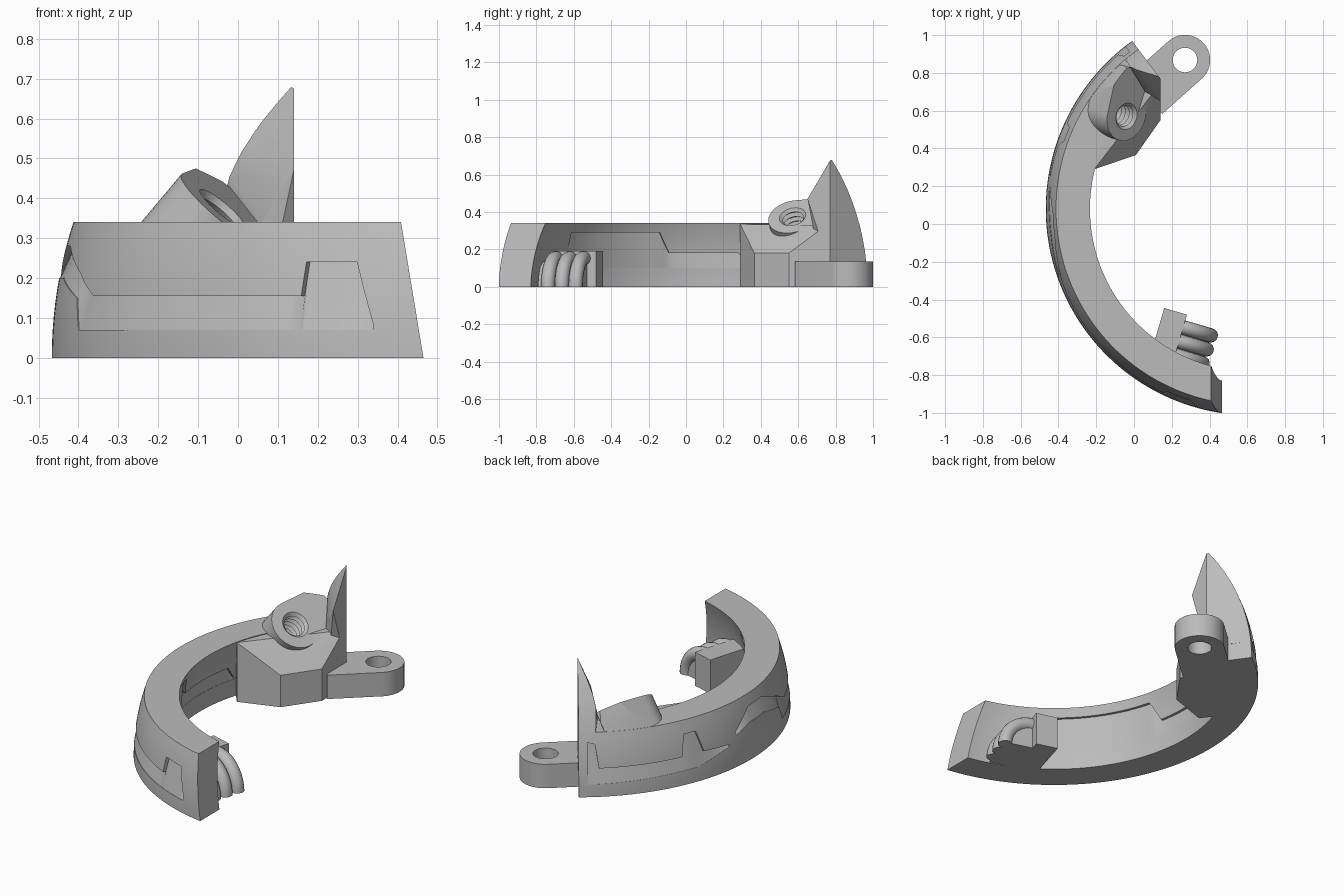
import bpy, bmesh
from math import sin, cos, pi, radians, sqrt, ceil
from mathutils import Vector

if "Cube" in bpy.data.objects:
    bpy.data.objects.remove(bpy.data.objects["Cube"])

grey = bpy.data.materials.new("plain grey")
grey.use_nodes = True
grey.diffuse_color = (0.5, 0.5, 0.5, 1)
grey.node_tree.nodes["Principled BSDF"].inputs["Base Color"].default_value = (0.5, 0.5, 0.5, 1)

CX, CY = 0.626, 0.08        # centre of the spherical shell
R_OUT, R_IN, TOP = 1.093, 0.924, 0.34


def make(name, bm):
    bmesh.ops.recalc_face_normals(bm, faces=bm.faces)
    mesh = bpy.data.meshes.new(name)
    bm.to_mesh(mesh)
    bm.free()
    ob = bpy.data.objects.new(name, mesh)
    bpy.context.collection.objects.link(ob)
    mesh.materials.append(grey)
    return ob


def hull(name, points):
    bm = bmesh.new()
    for p in points:
        bm.verts.new(p)
    res = bmesh.ops.convex_hull(bm, input=bm.verts)
    junk = [v for v in res["geom_interior"] + res["geom_unused"] if isinstance(v, bmesh.types.BMVert)]
    bmesh.ops.delete(bm, geom=list(set(junk)), context="VERTS")
    bmesh.ops.dissolve_limit(bm, angle_limit=0.002, verts=bm.verts, edges=bm.edges)
    return make(name, bm)


def loft(name, rings):
    """Skin a row of equal closed sections and cap both ends."""
    bm = bmesh.new()
    rows = [[bm.verts.new(p) for p in ring] for ring in rings]
    n = len(rows[0])
    for a, b in zip(rows, rows[1:]):
        for i in range(n):
            bm.faces.new((a[i], a[(i + 1) % n], b[(i + 1) % n], b[i]))
    bm.faces.new(rows[0])
    bm.faces.new(rows[-1])
    return make(name, bm)


def boolean(ob, tool, op):
    mod = ob.modifiers.new("cut", "BOOLEAN")
    mod.operation, mod.object, mod.solver = op, tool, "EXACT"
    bpy.context.view_layer.objects.active = ob
    bpy.ops.object.modifier_apply(modifier=mod.name)
    bpy.data.objects.remove(tool)


def around(angle, r, z):
    a = radians(angle)
    return (CX - r * cos(a), CY - r * sin(a), z)


def shell(radius, z):
    return sqrt(radius * radius - z * z)


def recess(stations, radius, depth):
    """Wedge cutter following the shell; stations are (angle, low, high)."""
    rings = []
    for k, (s, e) in enumerate(zip(stations, stations[1:])):
        steps = max(1, ceil(abs(e[0] - s[0]) / 2))
        for i in range(steps + (k == len(stations) - 2)):
            ang, lo, hi = (p + (q - p) * i / steps for p, q in zip(s, e))
            off = -0.05 if depth > 0 else 0.05
            rings.append([around(ang, shell(radius, lo) - depth * 0.1, lo),
                          around(ang, shell(radius, lo) - off, lo),
                          around(ang, shell(radius, hi) - off, hi),
                          around(ang, shell(radius, hi) - depth, hi)])
    return loft("recess_cutter", rings)


# Curved body: a slice of a spherical shell with a sloped front end
levels = [TOP * i / 10 for i in range(11)]
section = [(shell(R_OUT, z), z) for z in levels] + [(shell(R_IN, z), z) for z in reversed(levels)]
body = loft("curved_body", [[around(-54.5 + 1.5 * i, r, z) for r, z in section] for i in range(97)])
bm = bmesh.new()
bm.from_mesh(body.data)
cut = bmesh.ops.bisect_plane(bm, geom=bm.verts[:] + bm.edges[:] + bm.faces[:], clear_outer=True,
                             plane_co=(0.465, 0, 0), plane_no=(1, 0, 0.165))
bmesh.ops.contextual_create(bm, geom=[e for e in cut["geom_cut"] if isinstance(e, bmesh.types.BMEdge)])
bm.to_mesh(body.data)
bm.free()

# Mounting block on the inner back
base = [(-0.21, 0.29), (0.01, 0.365), (0.14, 0.55), (0.14, 0.77), (0.01, 0.87), (-0.314, 0.42)]
block = hull("mounting_block", [(x, y, 0) for x, y in base] + [
    (-0.21, 0.29, 0.335), (-0.29, 0.45, 0.335), (0.01, 0.365, 0.18),
    (0.14, 0.55, 0.18), (0.14, 0.745, 0.325), (0, 0.85, 0.335)])

# Tilted boss with a teardrop face
axis = Vector((0.63, -0.2, 0.75)).normalized()
centre = Vector((-0.04, 0.57, 0.375))
side = axis.cross(Vector((0, 0, 1))).normalized()
up = side.cross(axis)


def disc(c, r, n=48):
    return [c + r * (cos(2 * pi * i / n) * side + sin(2 * pi * i / n) * up) for i in range(n)]


def on_face(x, y):
    d = Vector((x, y, 0)) - centre
    return Vector((x, y, -(axis.x * d.x + axis.y * d.y) / axis.z + centre.z))


outline = disc(centre, 0.133) + [on_face(-0.02, 0.83), on_face(-0.09, 0.81), on_face(0.06, 0.70)]
boss = hull("tilted_boss", outline + [p - axis * 0.28 for p in outline])

# Upright fin
fin = hull("fin", [(0.14, 0.77, 0.675), (-0.1, 1.09, 0.81), (-0.1, 0.96, 0.56),
                   (0.06, 0.70, 0.34), (0.14, 0.65, 0.47), (0.14, 0.77, 0.1),
                   (-0.1, 1.09, 0.1), (-0.1, 0.96, 0.1), (0.06, 0.72, 0.1)])

# Trim boss and fin to the sphere, then join everything
boolean(boss, fin, "UNION")
bm = bmesh.new()
bmesh.ops.create_uvsphere(bm, u_segments=160, v_segments=80, radius=R_OUT - 0.001)
bmesh.ops.translate(bm, verts=bm.verts, vec=(CX, CY, 0))
boolean(boss, make("sphere_cutter", bm), "INTERSECT")
boolean(block, boss, "UNION")
boolean(body, block, "UNION")

# Threaded hole in the boss
rings = [disc(centre + axis * 0.05, 0.072, 32)]
for i in range(17):
    rings.append(disc(centre - axis * 0.016 * i, 0.072 if i % 2 == 0 else 0.056, 32))
boolean(body, loft("thread_cutter", rings), "DIFFERENCE")

# Shallow stepped panels on the outside and the inside
panels = [
    ([(74.8, 0.07, 0.08), (72.1, 0.07, 0.24), (64.8, 0.07, 0.24), (64.4, 0.07, 0.155),
      (24, 0.07, 0.155), (19.8, 0.07, 0.19), (18, 0.15, 0.21), (8, 0.2, 0.28),
      (1, 0.2, 0.28), (-6, 0.17, 0.19)], R_OUT, 0.02),
    ([(-9, 0.13, 0.14), (-18, 0.09, 0.155), (-20, 0.08, 0.27), (-24, 0.08, 0.27),
      (-25, 0.08, 0.155), (-49, 0.07, 0.155), (-50, 0.07, 0.28), (-52, 0.07, 0.29)], R_OUT, 0.012),
    ([(52, 0.1, 0.29), (14.5, 0.1, 0.29), (10.8, 0.1, 0.18), (-12.8, 0.1, 0.18),
      (-15.8, 0.1, 0.11)], R_IN, -0.015),
]
for stations, radius, depth in panels:
    boolean(body, recess(stations, radius, depth), "DIFFERENCE")

# Eyelet lug at the back
lug_c, lug_d = Vector((0.27, 0.868, 0)), Vector((0.746, 0.665, 0))
lug_n = Vector((-lug_d.y, lug_d.x, 0))


def circle(r, z, n=48):
    return [lug_c + Vector((r * cos(2 * pi * i / n), r * sin(2 * pi * i / n), z)) for i in range(n)]


pts = []
for z in (0, 0.135):
    pts += circle(0.133, z)
    pts += [lug_c - 0.28 * lug_d + s * 0.133 * lug_n + Vector((0, 0, z)) for s in (-1, 1)]
lug = hull("eyelet_lug", pts)
boolean(lug, loft("eyelet_cutter", [circle(0.065, -0.1), circle(0.065, 0.3)]), "DIFFERENCE")

# Ribbed grip at the front: a square block, a rounded core and three ridges
go, gu, gv = Vector((0.28, -0.48, 0)), Vector((0.96, -0.28, 0)), Vector((0.28, 0.96, 0))


def grip(u, v, z):
    return go + gu * u + gv * v + Vector((0, 0, z))


parts = [body, lug]
parts.append(hull("grip_block", [grip(u, v, z) for u in (-0.125, 0) for v in (0, -0.3) for z in (0, 0.19)]))
quarter = [radians(90 * i / 16) for i in range(17)]
parts.append(hull("grip_core", [grip(0.15 * cos(a), v, 0.15 * sin(a)) for a in quarter for v in (-0.05, -0.28)]
                  + [grip(-0.01, v, 0) for v in (-0.05, -0.28)]))
for k in range(3):
    rows = []
    for a in quarter:
        row = []
        for i in range(16):
            t = 2 * pi * i / 16
            r = 0.152 + 0.038 * cos(t)
            row.append(grip(r * cos(a), -0.07 - 0.077 * k + 0.038 * sin(t), r * sin(a)))
        rows.append(row)
    parts.append(loft("grip_ridge_%d" % (k + 1), rows))

for ob in parts:
    bpy.ops.object.select_all(action="DESELECT")
    ob.select_set(True)
    bpy.context.view_layer.objects.active = ob
    bpy.ops.object.shade_smooth_by_angle(angle=radians(25))
